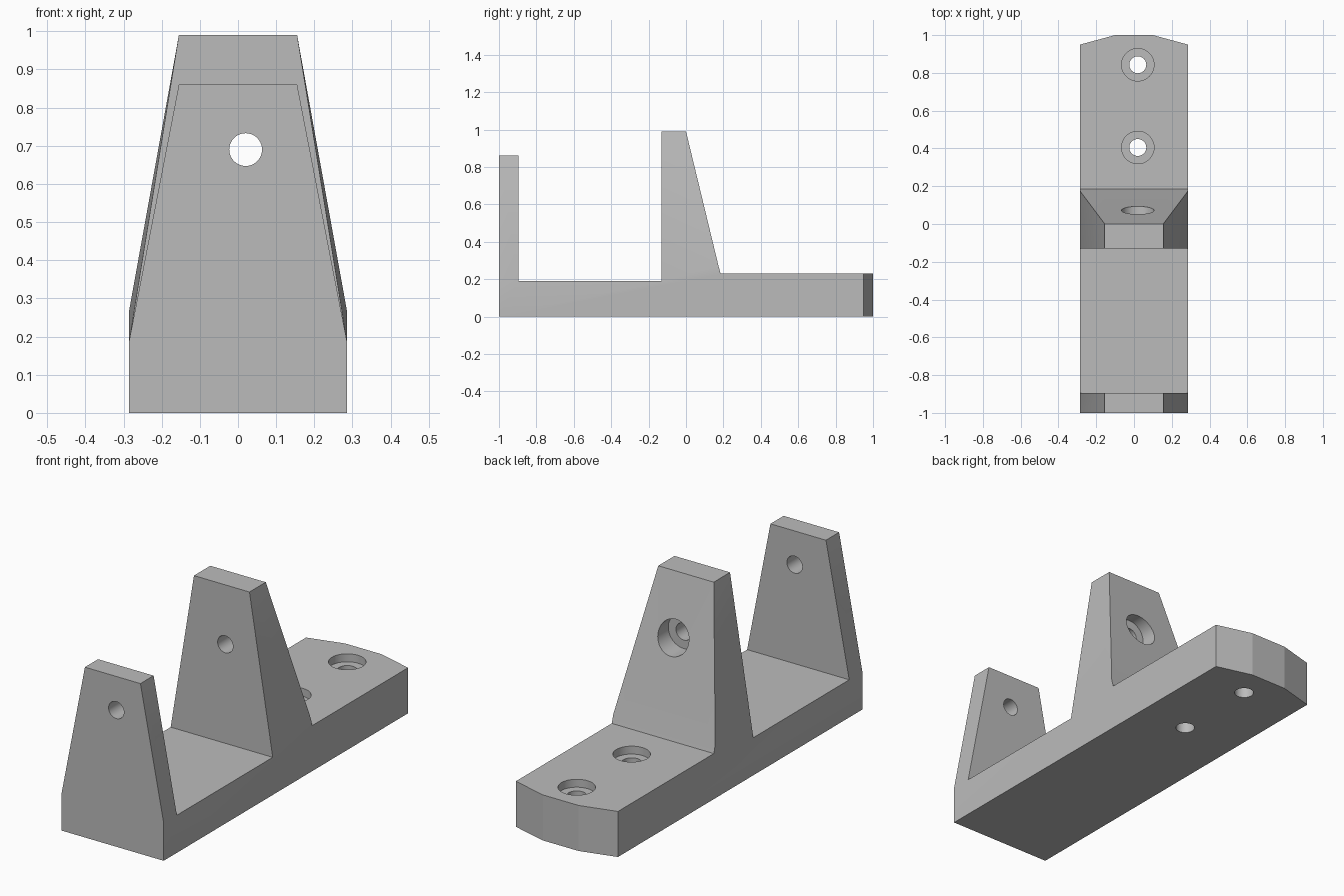
import bpy, bmesh, math

cube = bpy.data.objects.get("Cube")
if cube:
    bpy.data.objects.remove(cube, do_unlink=True)

grey = bpy.data.materials.new("plain grey")
grey.use_nodes = True
colour = (0.5, 0.5, 0.5, 1)
grey.diffuse_color = colour
grey.node_tree.nodes["Principled BSDF"].inputs["Base Color"].default_value = colour

WIDE, NARROW, TIP = 0.285, 0.155, 0.1
HOLE_X = 0.02

# Side outline: y, z, half width
outline = [
    (-1, 0, WIDE), (0.95, 0, WIDE), (1, 0, TIP), (1, 0.23, TIP),
    (0.95, 0.23, WIDE), (0.185, 0.23, WIDE), (0.174, 0.27, WIDE),
    (0, 0.99, NARROW), (-0.13, 0.99, NARROW), (-0.13, 0.19, WIDE),
    (-0.895, 0.19, WIDE), (-0.895, 0.86, NARROW),
    (-1, 0.86, NARROW), (-1, 0.19, WIDE),
]
# Side panels: base, rounded end, rear upright (two), front upright
panels = [(0, 1, 4, 5, 6, 9, 10, 13), (1, 2, 3, 4),
          (6, 7, 8), (6, 8, 9), (10, 11, 12, 13)]

bm = bmesh.new()
left = [bm.verts.new((w, y, z)) for y, z, w in outline]
right = [bm.verts.new((-w, y, z)) for y, z, w in outline]
n = len(outline)
for i in range(n):
    j = (i + 1) % n
    bm.faces.new((left[i], left[j], right[j], right[i]))
for panel in panels:
    bm.faces.new([left[i] for i in panel])
    bm.faces.new([right[i] for i in reversed(panel)])
bmesh.ops.recalc_face_normals(bm, faces=bm.faces)
mesh = bpy.data.meshes.new("bracket")
bm.to_mesh(mesh)
bm.free()
bracket = bpy.data.objects.new("bracket", mesh)
bpy.context.collection.objects.link(bracket)
mesh.materials.append(grey)
bpy.context.view_layer.objects.active = bracket


def drill(radius, start, end, axis, other):
    """Cut a round hole along y or z, from start to end."""
    mid = (start + end) / 2
    place = (HOLE_X, mid, other) if axis == "y" else (HOLE_X, other, mid)
    turn = (math.pi / 2, 0, 0) if axis == "y" else (0, 0, 0)
    bpy.ops.mesh.primitive_cylinder_add(vertices=40, radius=radius, depth=end - start,
                                        location=place, rotation=turn)
    cutter = bpy.context.object
    cutter.name = "hole_cutter"
    cutter.hide_render = True
    cutter.data.materials.append(grey)
    bpy.context.view_layer.objects.active = bracket
    mod = bracket.modifiers.new("hole", "BOOLEAN")
    mod.operation = "DIFFERENCE"
    mod.solver = "EXACT"
    mod.object = cutter
    bpy.ops.object.modifier_apply(modifier=mod.name)
    bpy.data.objects.remove(cutter, do_unlink=True)


# Aligned holes through both uprights, with a counterbore at the back
drill(0.043, -1.2, 0.3, "y", 0.69)
drill(0.086, -0.01, 0.3, "y", 0.69)

# Counterbored mounting holes in the base
for y in (0.405, 0.843):
    drill(0.045, -0.1, 0.4, "z", y)
    drill(0.086, 0.19, 0.4, "z", y)

bpy.ops.object.select_all(action="DESELECT")
bracket.select_set(True)
bpy.context.view_layer.objects.active = bracket
bpy.ops.object.shade_smooth_by_angle(angle=math.radians(12))
